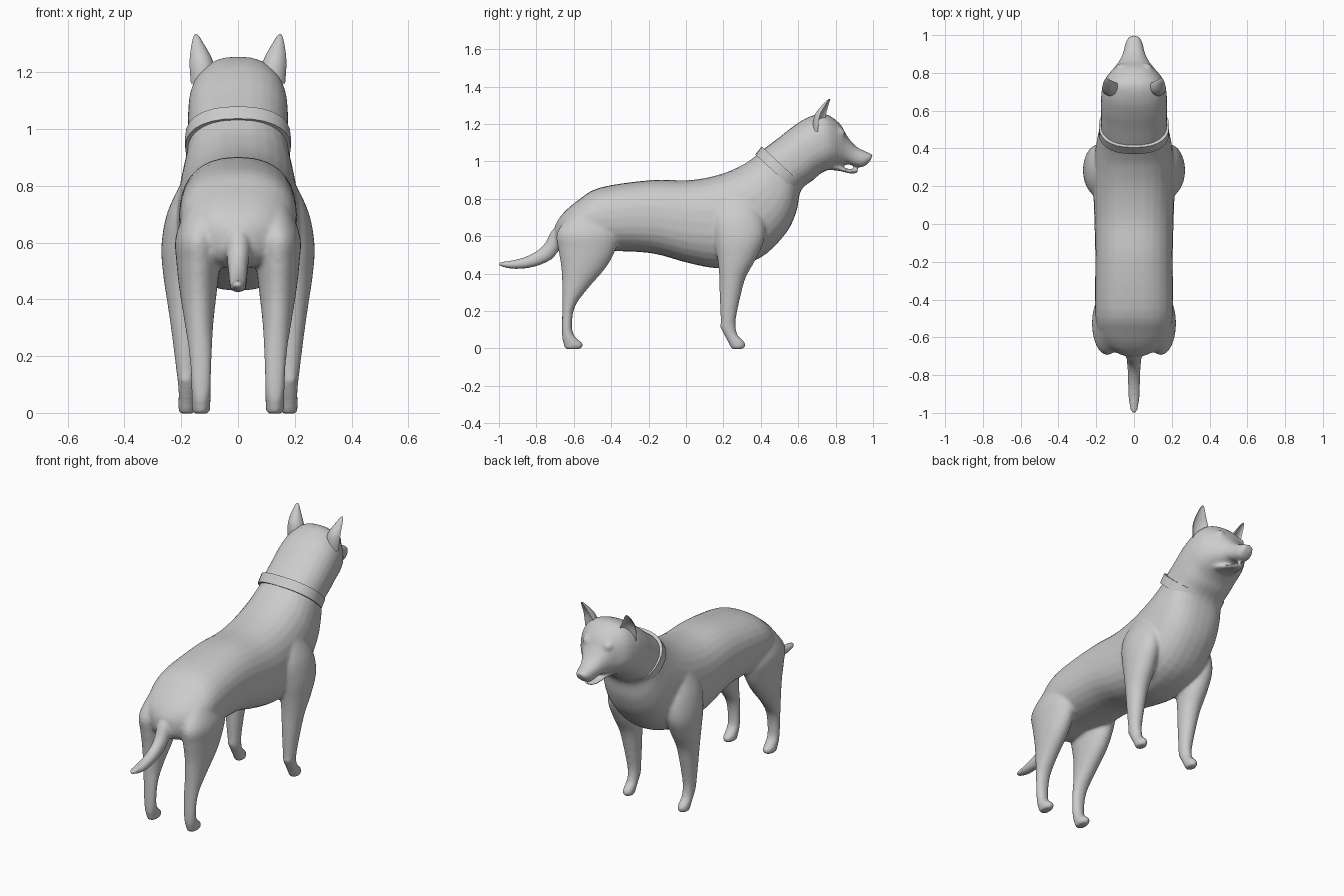
import bpy
import bmesh
from math import cos, sin, pi, copysign
from mathutils import Vector, Matrix

default_cube = bpy.data.objects.get("Cube")
if default_cube:
    bpy.data.objects.remove(default_cube, do_unlink=True)

SIDES = 28


def make_material(name, colour):
    material = bpy.data.materials.new(name)
    material.use_nodes = True
    material.diffuse_color = colour
    material.node_tree.nodes["Principled BSDF"].inputs["Base Color"].default_value = colour
    return material


GREY = make_material("light grey", (0.6, 0.6, 0.6, 1))


def smooth_rows(rows, steps=4):
    """Catmull-Rom interpolation through rows of numbers."""
    result = []
    for i in range(len(rows) - 1):
        a, b = rows[max(i - 1, 0)], rows[i]
        c, d = rows[i + 1], rows[min(i + 2, len(rows) - 1)]
        for s in range(steps):
            t = s / steps
            result.append(tuple(
                q + t / 2 * (r - p + t * (2 * p - 5 * q + 4 * r - u + t * (3 * (q - r) + u - p)))
                for p, q, r, u in zip(a, b, c, d)))
    return result + [rows[-1]]


def ring(top_y, top_z, low_y, low_z, half_width, x=0.0, power=2.0):
    """Superellipse section between a top and a bottom point."""
    top, low = Vector((x, top_y, top_z)), Vector((x, low_y, low_z))
    middle, half = (top + low) / 2, (top - low) / 2
    points = []
    for i in range(SIDES):
        angle = 2 * pi * i / SIDES
        c, s = (copysign(abs(f) ** (2 / power), f) for f in (cos(angle), sin(angle)))
        points.append(middle + half * s + Vector((half_width * c, 0, 0)))
    return points


def loft(bm, rings, closed=False):
    """Skin a list of rings, capped at the ends or closed into a band."""
    loops = [[bm.verts.new(p) for p in points] for points in rings]
    pairs = list(zip(loops, loops[1:]))
    if closed:
        pairs.append((loops[-1], loops[0]))
    else:
        bm.faces.new(loops[0])
        bm.faces.new(loops[-1])
    for a, b in pairs:
        for i in range(len(a)):
            j = (i + 1) % len(a)
            bm.faces.new((a[i], a[j], b[j], b[i]))


def finish(bm, name):
    bmesh.ops.recalc_face_normals(bm, faces=bm.faces[:])
    mesh = bpy.data.meshes.new(name)
    bm.to_mesh(mesh)
    bm.free()
    mesh.materials.append(GREY)
    obj = bpy.data.objects.new(name, mesh)
    bpy.context.collection.objects.link(obj)
    bpy.ops.object.select_all(action="DESELECT")
    obj.select_set(True)
    bpy.context.view_layer.objects.active = obj
    bpy.ops.object.shade_smooth_by_angle(angle=0.7)
    return obj


def leg_rings(rows, side):
    """Rows hold height, centre x, half width, back y and front y."""
    return [ring(front, z, back, z, half, side * x)
            for z, x, half, back, front in smooth_rows(rows)]


# Torso, neck and head: top y, top z, bottom y, bottom z, half width
TRUNK = [
    (-.70, .66, -.69, .55, .06), (-.66, .72, -.645, .52, .14),
    (-.58, .79, -.56, .51, .19), (-.46, .86, -.44, .52, .207),
    (-.19, .90, -.19, .51, .205), (.02, .90, .02, .455, .21),
    (.18, .93, .19, .43, .215), (.30, .98, .39, .48, .21),
    (.36, 1.02, .53, .61, .195), (.39, 1.045, .59, .73, .182),
    (.42, 1.07, .615, .845, .175), (.50, 1.13, .68, .90, .176),
    (.57, 1.185, .72, .935, .176), (.65, 1.235, .77, .96, .17),
    (.74, 1.255, .80, .975, .15), (.82, 1.205, .83, .98, .108),
    (.862, 1.135, .865, .985, .078), (.91, 1.08, .90, .975, .058),
    (.965, 1.052, .945, .97, .046), (1.0, 1.035, .98, .995, .03),
]
TAIL = [
    (-.64, .66, -.62, .55, .05), (-.71, .64, -.665, .54, .044),
    (-.76, .555, -.72, .475, .036), (-.83, .503, -.815, .435, .033),
    (-.915, .474, -.912, .424, .03), (-.98, .465, -.975, .434, .022),
    (-1.006, .457, -1.003, .443, .01),
]
JAW = [
    (.74, 1.0, .74, .957, .09), (.82, .974, .815, .95, .06),
    (.88, .958, .88, .935, .042), (.92, .957, .92, .938, .022),
]
FRONT_LEG = [
    (.83, .15, .04, .20, .34), (.71, .175, .073, .14, .41),
    (.59, .19, .08, .15, .42), (.48, .19, .073, .168, .375),
    (.38, .188, .06, .178, .32), (.28, .185, .049, .18, .292),
    (.16, .182, .037, .185, .267), (.11, .18, .033, .187, .267),
    (.07, .18, .03, .205, .278), (.035, .18, .031, .224, .313),
    (.012, .18, .03, .235, .318), (-.003, .18, .026, .245, .305),
]
HIND_LEG = [
    (.73, .12, .06, -.61, -.43), (.62, .14, .08, -.69, -.36),
    (.53, .14, .077, -.683, -.375), (.43, .14, .066, -.667, -.43),
    (.31, .137, .05, -.662, -.533), (.215, .132, .041, -.662, -.597),
    (.10, .13, .035, -.664, -.608), (.05, .13, .034, -.662, -.58),
    (.03, .13, .033, -.657, -.553), (.012, .13, .032, -.652, -.55),
    (-.003, .13, .028, -.645, -.565),
]

body = bmesh.new()
loft(body, [ring(*row, power=2.35) for row in smooth_rows(TRUNK)])
for rows in (TAIL, JAW):
    loft(body, [ring(*row) for row in smooth_rows(rows)])

for side in (-1, 1):
    for rows in (FRONT_LEG, HIND_LEG):
        loft(body, leg_rings(rows, side))
    # Brow ridge and wrist pad
    for centre, radius in (((.068, .822, 1.15), .03), ((.185, .197, .118), .017)):
        place = Matrix.Translation((side * centre[0], centre[1], centre[2]))
        bmesh.ops.create_icosphere(body, subdivisions=3, radius=radius, matrix=place)

# Fuse the overlapping parts into one soft skin
dog_body = finish(body, "dog_body")
fuse = dog_body.modifiers.new("fuse", "REMESH")
fuse.mode = "VOXEL"
fuse.voxel_size = 0.009
fuse.use_smooth_shade = True
soften = dog_body.modifiers.new("soften", "SMOOTH")
soften.factor = 0.5
soften.iterations = 8

# Cupped ears: height, centre x, centre y, half width, depth
EAR = [
    (1.16, .12, .725, .05, .05), (1.22, .128, .728, .046, .048),
    (1.26, .135, .736, .037, .042), (1.30, .143, .753, .022, .026),
    (1.325, .147, .765, .011, .013), (1.335, .148, .771, .003, .004),
]


def ear_ring(z, x, y, half, depth, side):
    turn = Matrix.Rotation(-side * 0.4, 3, "Z")
    points = []
    for i in range(SIDES):
        angle = 2 * pi * i / SIDES
        bulge = -abs(sin(angle)) * depth * (1 if i < SIDES / 2 else 0.5)
        offset = turn @ Vector((half * cos(angle), bulge, 0))
        points.append(Vector((side * x, y, z)) + offset)
    return points


for side, name in ((-1, "right_ear"), (1, "left_ear")):
    ear = bmesh.new()
    loft(ear, [ear_ring(*row, side) for row in smooth_rows(EAR)])
    finish(ear, name)

# Collar band around the neck
COLLAR = [
    (.39, 1.02, .58, .845, .165), (.37, 1.037, .597, .83, .186),
    (.405, 1.08, .633, .868, .186), (.425, 1.06, .615, .885, .165),
]
collar = bmesh.new()
loft(collar, [ring(*row, power=2.35) for row in COLLAR], closed=True)
finish(collar, "collar")
